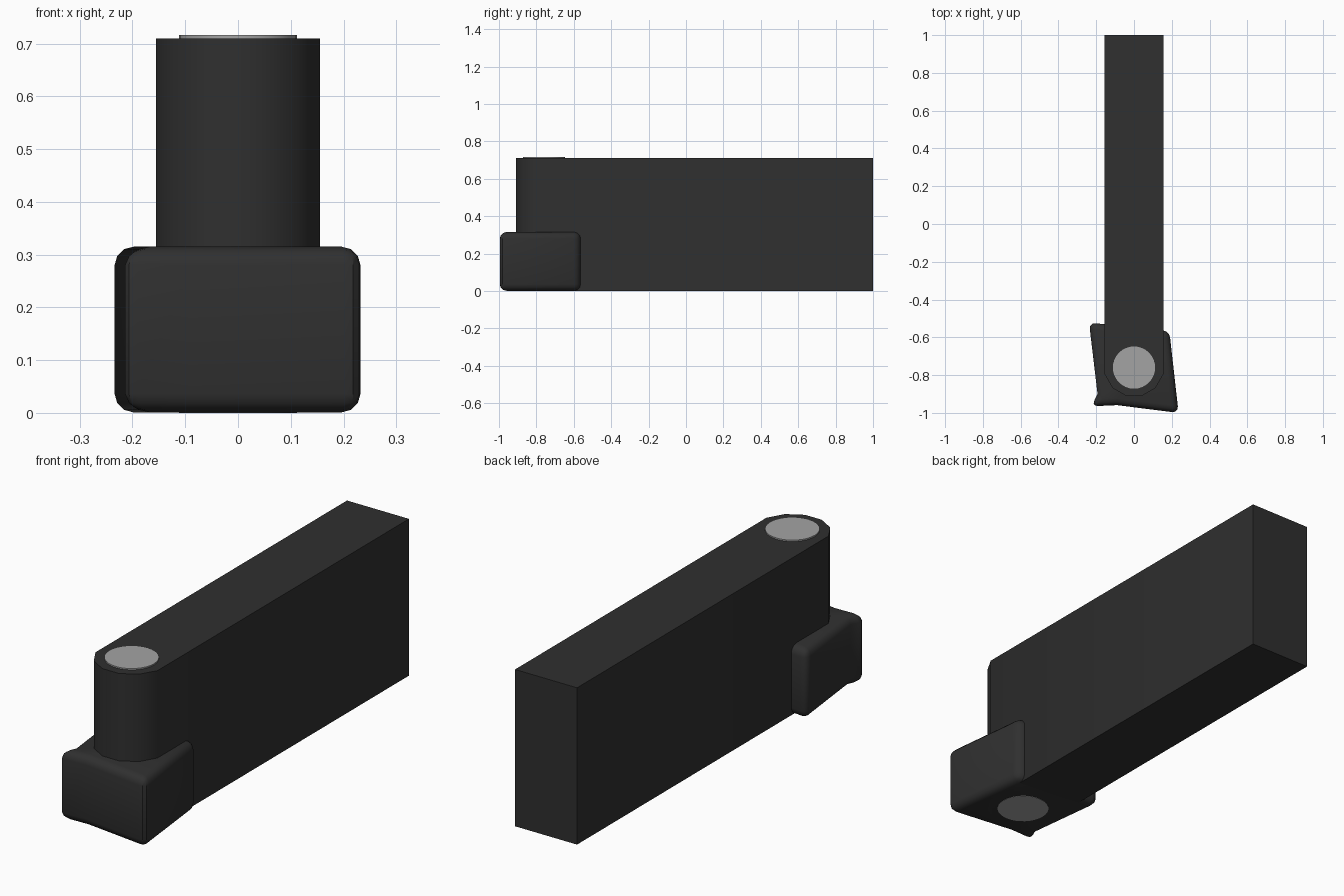
import bpy, bmesh, math

if "Cube" in bpy.data.objects:
    bpy.data.objects.remove(bpy.data.objects["Cube"])

def material(name, value):
    m = bpy.data.materials.new(name)
    m.diffuse_color = (value, value, value, 1)
    m.use_nodes = True
    m.node_tree.nodes["Principled BSDF"].inputs["Base Color"].default_value = m.diffuse_color
    return m

dark = material("dark_plastic", 0.029)
grey = material("light_grey_metal", 0.37)

def prism(name, outline, z0, z1, mat, bevel=0):
    """Extrude a plan outline from z0 to z1, optionally rounding its edges."""
    bm = bmesh.new()
    face = bm.faces.new([bm.verts.new((x, y, z0)) for x, y in outline])
    top = bmesh.ops.extrude_face_region(bm, geom=[face])
    verts = [g for g in top["geom"] if isinstance(g, bmesh.types.BMVert)]
    bmesh.ops.translate(bm, verts=verts, vec=(0, 0, z1 - z0))
    bmesh.ops.recalc_face_normals(bm, faces=bm.faces)
    me = bpy.data.meshes.new(name)
    bm.to_mesh(me)
    bm.free()
    me.materials.append(mat)
    ob = bpy.data.objects.new(name, me)
    bpy.context.collection.objects.link(ob)
    bpy.ops.object.select_all(action='DESELECT')
    ob.select_set(True)
    bpy.context.view_layer.objects.active = ob
    if bevel:
        mod = ob.modifiers.new("rounding", 'BEVEL')
        mod.width = bevel
        mod.segments = 3
        mod.limit_method = 'ANGLE'
        mod.angle_limit = math.radians(40)
        bpy.ops.object.modifier_apply(modifier=mod.name)
    bpy.ops.object.shade_smooth_by_angle(angle=math.radians(35))
    return ob

def arc(cy, r, a0, a1, n):
    angles = [math.radians(a0 + (a1 - a0) * i / n) for i in range(n + 1)]
    return [(r * math.cos(a), cy + r * math.sin(a)) for a in angles]

# Long bar with a faceted round nose
bar = [(0.155, 1.0), (-0.155, 1.0)] + arc(-0.755, 0.1605, 195, 345, 5)
prism("long_bar", bar, 0.001, 0.71, dark)

# Skewed, rounded block around the nose, with a small lip at its front left
block = [(-0.238, -0.522), (-0.193, -0.90), (-0.225, -0.965),
         (-0.09, -0.959), (0.236, -1.0), (0.187, -0.566)]
prism("nose_block", block, 0.001, 0.315, dark, 0.035)

# Pivot pin running through the nose, showing above and below
prism("pivot_pin", arc(-0.76, 0.112, 0, 348.75, 31), 0.0, 0.716, grey)
